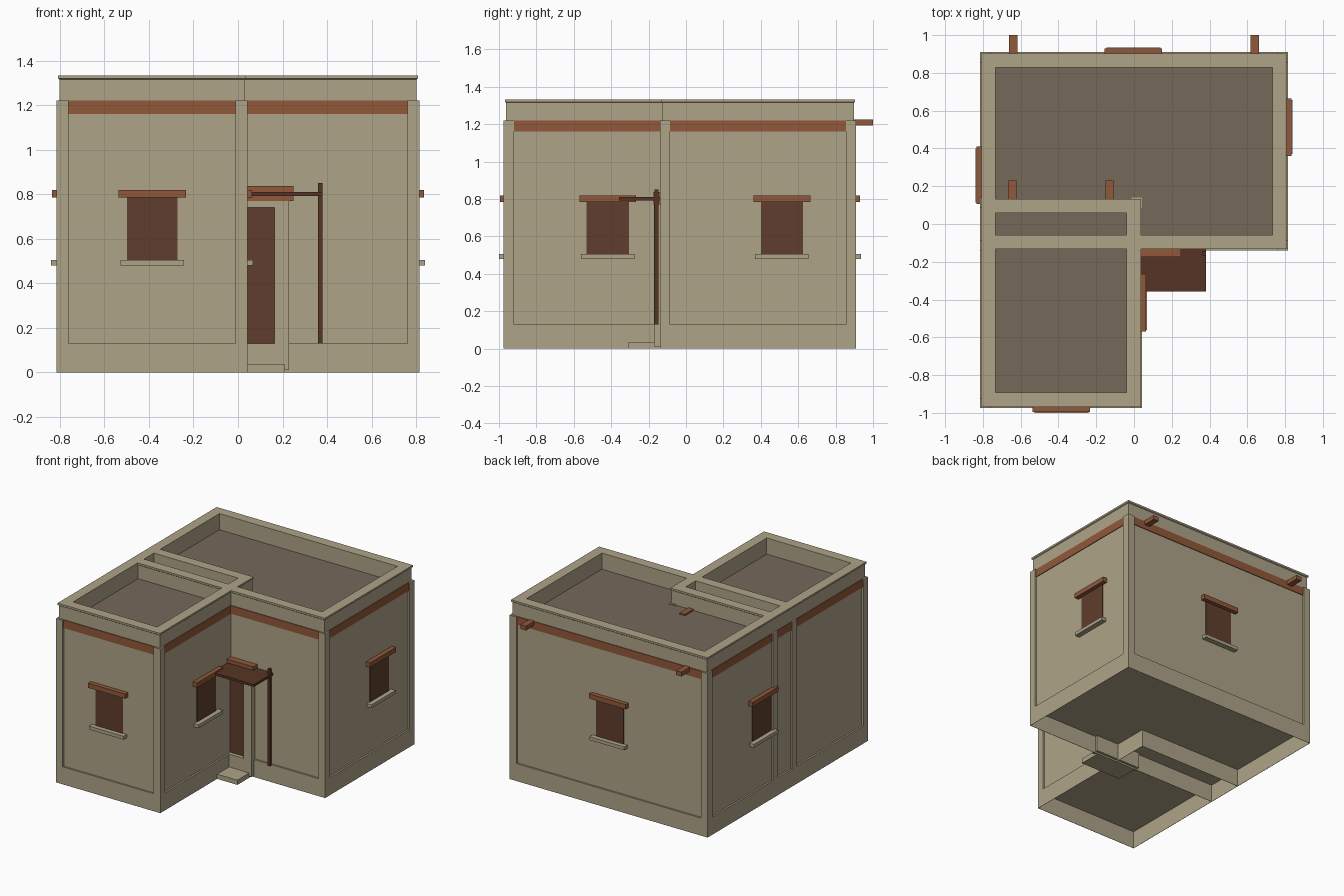
import bpy
import bmesh
from mathutils import Vector

cube = bpy.data.objects.get("Cube")
if cube:
    bpy.data.objects.remove(cube, do_unlink=True)


def material(name, rgb):
    m = bpy.data.materials.new(name)
    m.use_nodes = True
    m.diffuse_color = (*rgb, 1)
    m.node_tree.nodes["Principled BSDF"].inputs["Base Color"].default_value = (*rgb, 1)
    return m


ADOBE = material("adobe", (0.43, 0.37, 0.25))
ROOF = material("roof_brown", (0.18, 0.138, 0.102))
CLAY = material("terracotta_wood", (0.285, 0.098, 0.042))
SHUTTER = material("dark_shutter", (0.115, 0.048, 0.026))
TIMBER = material("dark_timber", (0.095, 0.034, 0.018))


def add_box(bm, x0, x1, y0, y1, z0, z1):
    verts = bmesh.ops.create_cube(bm, size=1)["verts"]
    for v in verts:
        v.co = Vector((x1 if v.co.x > 0 else x0,
                       y1 if v.co.y > 0 else y0,
                       z1 if v.co.z > 0 else z0))


def finish(bm, name, *mats):
    bmesh.ops.recalc_face_normals(bm, faces=bm.faces)
    mesh = bpy.data.meshes.new(name)
    bm.to_mesh(mesh)
    bm.free()
    for m in mats:
        mesh.materials.append(m)
    obj = bpy.data.objects.new(name, mesh)
    bpy.context.collection.objects.link(obj)
    return obj


def box(name, mat, *bounds):
    bm = bmesh.new()
    add_box(bm, *bounds)
    return finish(bm, name, mat)


PLINTH, EAVE, TOP, ROOF_Z = 0.13, 1.22, 1.333, 1.213
RECESS, PILLAR, RIM = 0.013, 0.055, 0.082
# Stepped wall section: inset from the outline, height
SECTION = [(0.002, PLINTH), (0.002, 0), (0, 0), (0, PLINTH), (RECESS, PLINTH),
           (RECESS, 1.315), (0.007, 1.32), (0.007, TOP), (RIM, TOP), (RIM, ROOF_Z)]


def block(name, x0, x1, y0, y1):
    """Rectangular wing with plinth, recessed walls, parapet and sunken roof."""
    bm = bmesh.new()
    rings = []
    for d, z in SECTION:
        corners = ((x0 + d, y0 + d), (x1 - d, y0 + d), (x1 - d, y1 - d), (x0 + d, y1 - d))
        rings.append([bm.verts.new((x, y, z)) for x, y in corners])
    for a, b in zip(rings, rings[1:]):
        for i in range(4):
            j = (i + 1) % 4
            bm.faces.new((a[i], a[j], b[j], b[i]))
    bm.faces.new(rings[0])
    bm.faces.new(rings[-1]).material_index = 1
    # Corner pilasters
    for xa in (x0, x1 - PILLAR):
        for ya in (y0, y1 - PILLAR):
            add_box(bm, xa, xa + PILLAR, ya, ya + PILLAR, PLINTH, EAVE)
    return finish(bm, name, ADOBE, ROOF)


BACK = (-0.815, 0.815, -0.14, 0.91)
FRONT = (-0.815, 0.043, -0.975, 0.14)
block("main_wing", *BACK)
block("front_wing", *FRONT)


def on_wall(name, mat, wing, side, u0, u1, d0, d1, z0, z1):
    """Box on a wall: u runs along it, d is the distance out from the outline."""
    x0, x1, y0, y1 = wing
    bounds = {"front": (u0, u1, y0 - d1, y0 - d0),
              "back": (u0, u1, y1 + d0, y1 + d1),
              "right": (x0 - d1, x0 - d0, u0, u1),
              "left": (x1 + d0, x1 + d1, u0, u1)}[side]
    return box(name, mat, *bounds, z0, z1)


# Coloured bands under the parapets
def band(name, wing, side, u0, u1):
    on_wall(name, CLAY, wing, side, u0, u1, -0.03, -0.008, 1.16, EAVE)


band("band_main_front", BACK, "front", 0.03, 0.76)
band("band_main_back", BACK, "back", -0.76, 0.76)
band("band_main_left", BACK, "left", -0.085, 0.855)
band("band_main_right", BACK, "right", -0.085, 0.855)
band("band_wing_front", FRONT, "front", -0.76, -0.012)
band("band_wing_left", FRONT, "left", -0.92, -0.14)
band("band_wing_right", FRONT, "right", -0.92, 0.085)


# Windows: shutter, lintel and sill
def window(tag, wing, side, u):
    on_wall("shutter_" + tag, SHUTTER, wing, side, u - 0.113, u + 0.113,
            -0.017, -0.009, 0.5, 0.79)
    on_wall("lintel_" + tag, CLAY, wing, side, u - 0.152, u + 0.152,
            -0.03, 0.02, 0.785, 0.82)
    on_wall("sill_" + tag, ADOBE, wing, side, u - 0.143, u + 0.143,
            -0.03, 0.025, 0.48, 0.505)


window("wing_front", FRONT, "front", -0.385)
window("wing_left", FRONT, "left", -0.418)
window("main_left", BACK, "left", 0.513)
window("main_right", BACK, "right", 0.257)
window("main_back", BACK, "back", -0.003)

# Projecting roof beams
for wing, xs in ((BACK, (-0.64, 0.64)), (FRONT, (-0.645, -0.13))):
    for i, x in enumerate(xs):
        y = wing[3]
        box(f"roof_beam_{i}", CLAY, x - 0.022, x + 0.022, y - 0.03, y + 0.09, 1.192, 1.224)

# Doorway
MID = 0.043
box("door", SHUTTER, MID - 0.12, MID + 0.12, -0.136, -0.125, PLINTH, 0.745)
for side, s in (("right", -1), ("left", 1)):
    a, b = sorted((MID + s * 0.12, MID + s * 0.187))
    box(f"door_jamb_{side}", ADOBE, a, b, -0.17, -0.12, 0.012, 0.77)
box("door_head", ADOBE, MID - 0.12, MID + 0.12, -0.17, -0.12, 0.74, 0.77)
box("threshold", ADOBE, MID - 0.12, MID + 0.12, -0.165, -0.12, 0.012, PLINTH)
box("door_lintel", CLAY, MID - 0.2, MID + 0.205, -0.175, -0.12, 0.77, 0.838)
box("door_step", ADOBE, MID - 0.167, MID + 0.167, -0.307, -0.14, 0, 0.035)

# Porch canopy and post
box("canopy", TIMBER, 0.035, 0.38, -0.357, -0.13, 0.793, 0.811)
box("canopy_post", TIMBER, 0.36, 0.38, -0.168, -0.146, PLINTH, 0.85)
